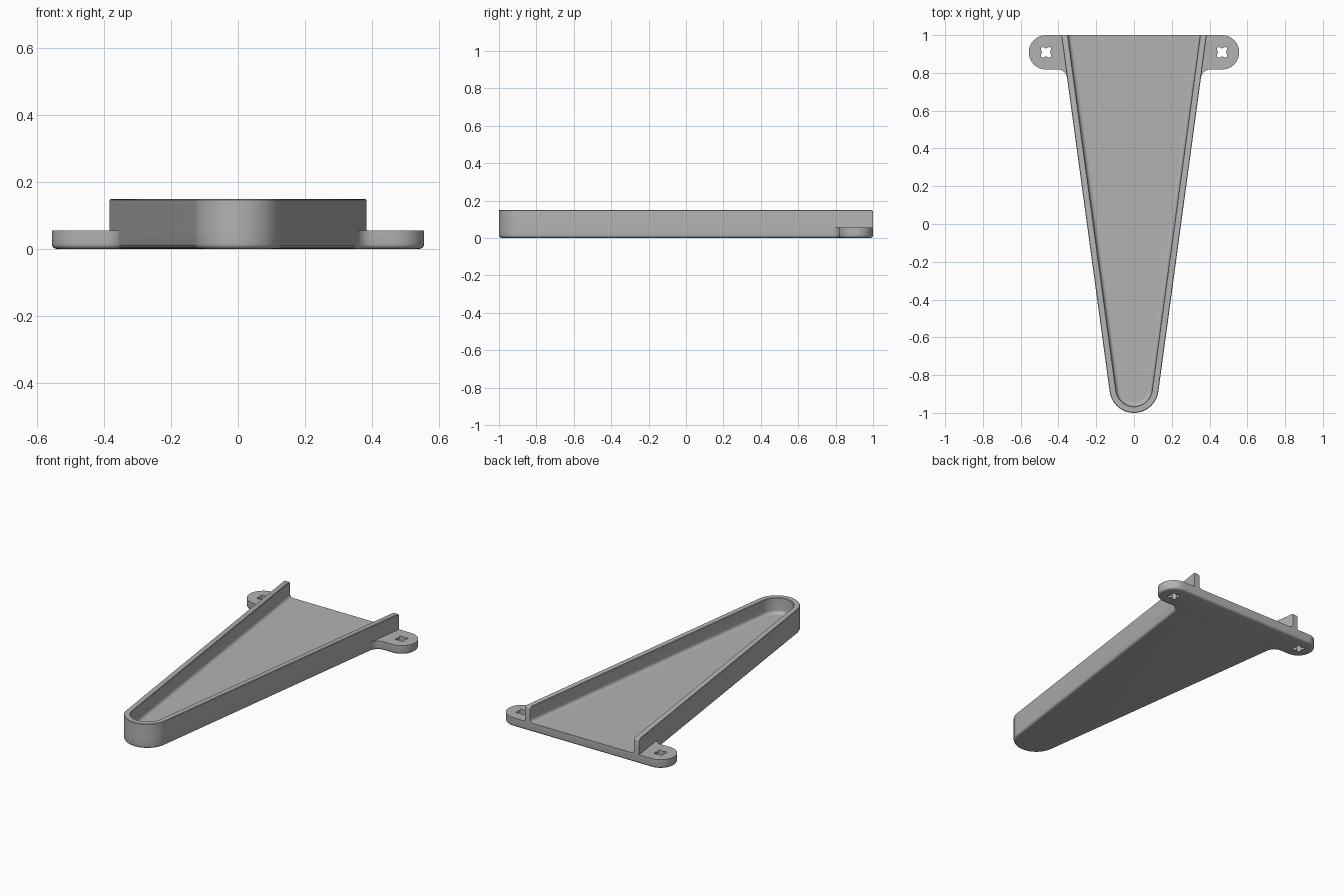
import bpy, bmesh
from math import sin, cos, tan, pi, radians

if "Cube" in bpy.data.objects:
    bpy.data.objects.remove(bpy.data.objects["Cube"])

A = radians(7.73)            # taper angle of each side wall
R, NOSE_Y, BACK = 0.13, -0.87, 1.0
PLATE, TOP, WALL = 0.055, 0.15, 0.035
TAB_X, TAB_R, FIL = 0.466, 0.091, 0.05
TAB_Y = BACK - TAB_R

grey = bpy.data.materials.new("grey plastic")
grey.diffuse_color = (0.45, 0.45, 0.45, 1)
grey.use_nodes = True
grey.node_tree.nodes["Principled BSDF"].inputs["Base Color"].default_value = grey.diffuse_color


def arc(cx, cy, r, a0, a1, n):
    return [(cx + r * cos(a0 + (a1 - a0) * i / n),
             cy + r * sin(a0 + (a1 - a0) * i / n)) for i in range(n + 1)]


def side_x(y, d=0):
    return (R - d) / cos(A) + (y - NOSE_Y) * tan(A)


def finish(bm, name):
    bmesh.ops.recalc_face_normals(bm, faces=bm.faces)
    me = bpy.data.meshes.new(name)
    bm.to_mesh(me)
    bm.free()
    me.materials.append(grey)
    ob = bpy.data.objects.new(name, me)
    bpy.context.collection.objects.link(ob)
    return ob


def activate(ob):
    bpy.ops.object.select_all(action='DESELECT')
    ob.select_set(True)
    bpy.context.view_layer.objects.active = ob


def prism(bm, pts, z0, z1):
    face = bm.faces.new([bm.verts.new((x, y, z0)) for x, y in pts])
    ext = bmesh.ops.extrude_face_region(bm, geom=[face])
    bmesh.ops.translate(bm, vec=(0, 0, z1 - z0),
                        verts=[g for g in ext["geom"] if isinstance(g, bmesh.types.BMVert)])


# Base plate: tapered floor, filleted into two round mounting tabs
fy = TAB_Y - TAB_R - FIL
half = arc(0, NOSE_Y, R, -pi / 2, -A, 16)
half += arc(side_x(fy) + FIL / cos(A), fy, FIL, pi - A, pi / 2, 8)
half += arc(TAB_X, TAB_Y, TAB_R, -pi / 2, pi / 2, 24)
outline = half + [(-x, y) for x, y in reversed(half[1:])]
bm = bmesh.new()
prism(bm, outline, 0, PLATE)
rim = [e for e in bm.edges if all(v.co.z < 1e-5 for v in e.verts)]
bmesh.ops.bevel(bm, geom=rim, offset=0.015, segments=4, profile=0.5, affect='EDGES')
plate = finish(bm, "base_plate")

# Four-lobed screw holes through the tabs
bm = bmesh.new()
for s in (-1, 1):
    lobes = []
    for i in range(48):
        t = 2 * pi * i / 48
        r = 0.028 - 0.007 * cos(4 * t)
        lobes.append((s * TAB_X + r * cos(t), TAB_Y + r * sin(t)))
    prism(bm, lobes, -0.05, 0.1)
cutter = finish(bm, "hole_cutter")
cutter.hide_render = True
mod = plate.modifiers.new("holes", 'BOOLEAN')
mod.operation, mod.solver, mod.object = 'DIFFERENCE', 'EXACT', cutter
activate(plate)
bpy.ops.object.modifier_apply(modifier=mod.name)
bpy.data.objects.remove(cutter)

# Rim wall: a section with a filleted foot, swept round the nose, open at the back
F = 0.02
section = [(0, PLATE), (0, TOP - 0.003), (0.003, TOP), (WALL - 0.003, TOP), (WALL, TOP - 0.003)]
section += arc(WALL + F, PLATE + F, F, pi, 1.5 * pi, 6)


def path(d):
    nose = arc(0, NOSE_Y, R - d, -pi + A, -A, 32)
    x = side_x(BACK, d)
    return [(-x, BACK)] + nose + [(x, BACK)]


bm = bmesh.new()
rows = [[bm.verts.new((x, y, z)) for x, y in path(d)] for d, z in section]
for r0, r1 in zip(rows, rows[1:]):
    for i in range(len(r0) - 1):
        bm.faces.new((r0[i], r0[i + 1], r1[i + 1], r1[i]))
for end in (0, -1):
    bm.faces.new([r[end] for r in rows])
# Rounded upper corner at each open end
ends = [e for e in bm.edges if all(v.co.y > BACK - 1e-5 and v.co.z > TOP - 0.004 for v in e.verts)]
bmesh.ops.bevel(bm, geom=ends, offset=0.01, segments=3, profile=0.5,
                affect='EDGES', clamp_overlap=True)
wall = finish(bm, "rim_wall")

for ob in (plate, wall):
    activate(ob)
    bpy.ops.object.shade_smooth_by_angle(angle=radians(35))
